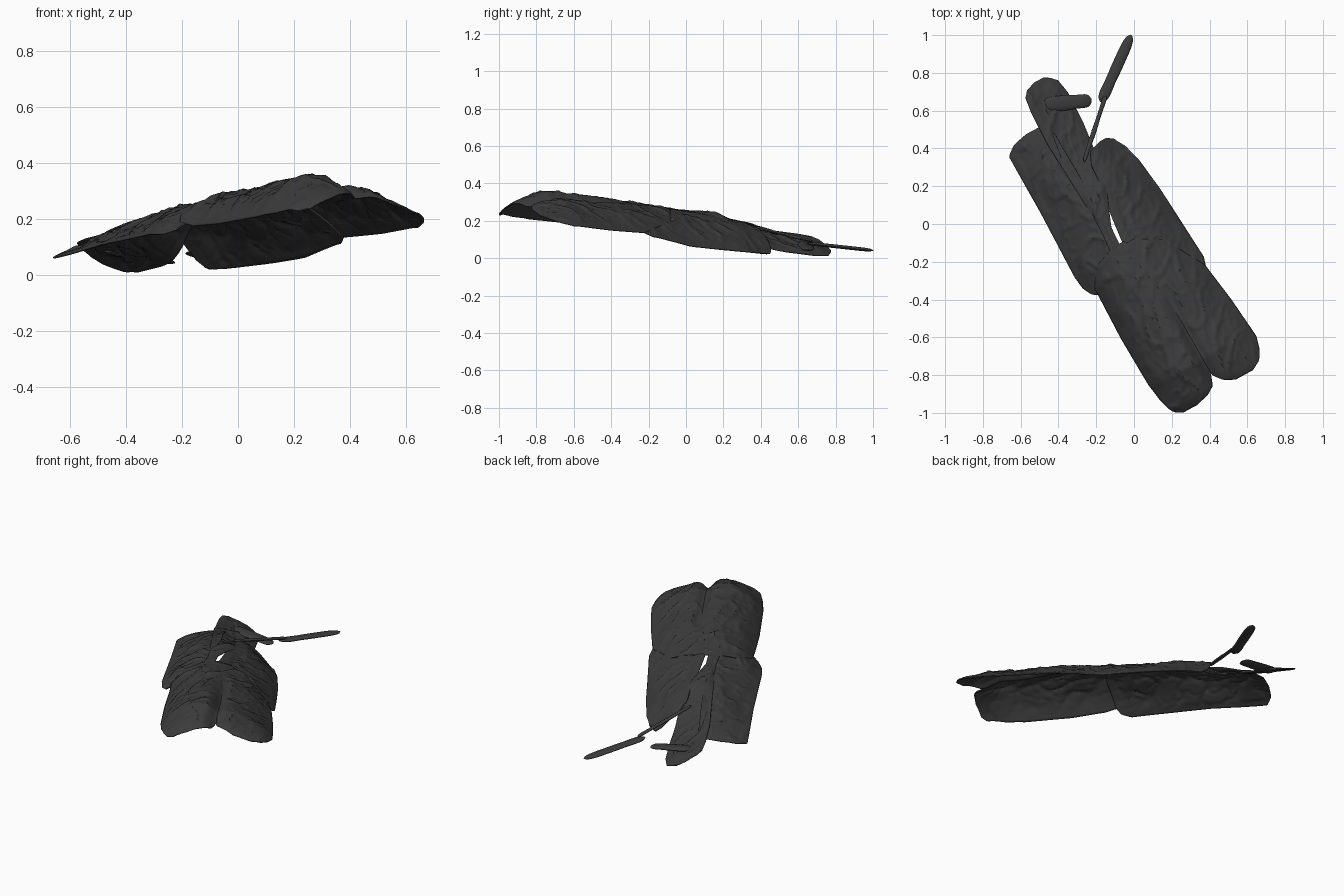
import bpy, bmesh, math
from mathutils import Vector, noise

if "Cube" in bpy.data.objects:
    bpy.data.objects.remove(bpy.data.objects["Cube"])

mat = bpy.data.materials.new("charcoal_cloth")
mat.diffuse_color = (0.045, 0.045, 0.045, 1)
mat.use_nodes = True
mat.node_tree.nodes["Principled BSDF"].inputs["Base Color"].default_value = mat.diffuse_color
CA, SA = 0.479, 0.878          # direction of the long axis seen from above


def base(x, y):
    return 0.105 - 0.02 * x - 0.125 * y


def lerp(table, u):
    if u <= table[0][0]:
        return table[0][1:]
    for a, b in zip(table, table[1:]):
        if u <= b[0]:
            t = (u - a[0]) / (b[0] - a[0])
            return [p + (q - p) * t for p, q in zip(a[1:], b[1:])]
    return table[-1][1:]


# ridge height, left half width, right half width along the body
RIDGE = [(-0.7, 0.06, 0.28, 0.18), (-0.47, 0.12, 0.295, 0.19), (-0.28, 0.135, 0.305, 0.255),
         (0.1, 0.15, 0.31, 0.29), (0.3, 0.155, 0.26, 0.33), (0.8, 0.16, 0.24, 0.39),
         (0.95, 0.10, 0.22, 0.39), (1.0, 0.07, 0.17, 0.38)]


def roof(u, v):
    r, wl, wr = lerp(RIDGE, u)
    d = v + 0.1
    t = min(abs(d) / (wl if d < 0 else wr), 1.12)
    h = r * (1 - t ** 1.8)
    if u > 0.3:                # shallow valley between the front panels
        h -= min((u - 0.3) * 0.1, 0.035) * math.exp(-((v + 0.025) / 0.035) ** 2)
    return h


def tilted_roof(u, v):
    # the strip twists towards its rear end, left side high
    w = min(max((-0.22 - u) / 0.33, 0), 1)
    w = w * w * (3 - 2 * w)
    a = 0.09 + 0.05 * min(max((u + 0.65) / 0.3, 0), 1)
    return roof(u, v) * (1 - w) + (a - (a + 0.01) * (v + 0.2) / 0.22) * w


def crumple(u, v):
    w = noise.noise(Vector((u * 5, v * 9, 0.3))) * 0.010
    for f, amp, z in ((1, 0.022, 4.1), (2.1, 0.012, 8.7)):
        n = noise.noise(Vector((u * 6 + v * 7, v * 8 - u * 2, z)) * f)
        w += max(0.4 - abs(n) * 2, 0) * amp
    return w - 0.006


def finish(name, bm):
    bmesh.ops.recalc_face_normals(bm, faces=bm.faces)
    me = bpy.data.meshes.new(name)
    bm.to_mesh(me)
    bm.free()
    ob = bpy.data.objects.new(name, me)
    bpy.context.collection.objects.link(ob)
    me.materials.append(mat)
    for p in me.polygons:
        p.use_smooth = True
    me.set_sharp_from_angle(angle=math.radians(40))
    return ob


# draped panel: stations are (u, v_min, v_max) along the long axis
def panel(name, stations, lift, height=roof, nu=100, nv=36):
    bm = bmesh.new()
    u0, u1 = stations[0][0], stations[-1][0]
    rows = []
    for i in range(nu + 1):
        u = u0 + (u1 - u0) * i / nu
        lo, hi = lerp(stations, u)
        row = []
        for j in range(nv + 1):
            s = j / nv
            v = lo + (hi - lo) * s
            x, y = CA * u + SA * v, -SA * u + CA * v
            edge = min(1, 5 * min(s, 1 - s), 12 * min(i, nu - i) / nu)
            z = base(x, y) + height(u, v) + (lift + crumple(u, v)) * edge
            row.append(bm.verts.new((x, y, max(z, 0.0025))))
        rows.append(row)
    for a, b in zip(rows, rows[1:]):
        for j in range(nv):
            bm.faces.new((a[j], b[j], b[j + 1], a[j + 1]))
    sol = finish(name, bm).modifiers.new("thickness", 'SOLIDIFY')
    sol.thickness = 0.005
    sol.offset = 0


# flattened, slightly crumpled rod between two points
def rod(name, a, b, width, thick, power):
    a, b = Vector(a), Vector(b)
    d = (b - a).normalized()
    side = d.cross(Vector((0, 0, 1))).normalized()
    up = side.cross(d)
    n, m = 24, 12
    bm = bmesh.new()
    rings = []
    for i in range(n + 1):
        t = i / n
        r = max(1 - abs(2 * t - 1) ** power, 0.04) ** 0.5
        c = a.lerp(b, t)
        w = r * (1 + 0.3 * noise.noise(c * 9))
        rings.append([bm.verts.new(c + side * math.cos(k * math.tau / m) * width / 2 * w
                                   + up * math.sin(k * math.tau / m) * thick / 2 * r)
                      for k in range(m)])
    for p, q in zip(rings, rings[1:]):
        for k in range(m):
            bm.faces.new((p[k], p[(k + 1) % m], q[(k + 1) % m], q[k]))
    bm.faces.new(rings[0])
    bm.faces.new(rings[-1])
    finish(name, bm)


# rear panels
panel("rear_left_panel", [(-0.69, -0.27, -0.19), (-0.67, -0.36, -0.17), (-0.63, -0.41, -0.14),
                          (-0.3, -0.405, -0.13), (0.1, -0.41, -0.13), (0.17, -0.40, -0.13),
                          (0.22, -0.375, -0.15), (0.24, -0.345, -0.2)], 0.0)
panel("rear_right_panel", [(-0.47, 0.05, 0.085), (-0.45, -0.02, 0.12), (-0.38, -0.05, 0.16),
                           (-0.28, -0.055, 0.185), (-0.1, -0.085, 0.21), (0.05, -0.1, 0.22),
                           (0.33, -0.06, 0.24), (0.38, 0.0, 0.225)], 0.0)
# front panels
panel("front_left_panel", [(0.055, -0.15, -0.09), (0.1, -0.28, -0.07), (0.2, -0.345, -0.05),
                           (0.5, -0.35, -0.025), (0.78, -0.34, -0.02), (0.88, -0.325, -0.02),
                           (0.95, -0.305, -0.045), (0.98, -0.285, -0.09), (1.0, -0.25, -0.17)], 0.01)
panel("front_right_panel", [(0.07, -0.1, -0.04), (0.15, -0.09, 0.1), (0.37, -0.05, 0.225),
                            (0.6, -0.03, 0.26), (0.83, -0.025, 0.283), (0.9, -0.02, 0.265),
                            (0.95, 0.02, 0.235), (0.98, 0.08, 0.18)], 0.01)
# long strip on the ridge
panel("top_strip", [(-0.91, -0.10, -0.05), (-0.89, -0.16, -0.02), (-0.86, -0.185, 0.01),
                    (-0.78, -0.195, 0.025), (-0.6, -0.2, 0.02), (-0.42, -0.19, 0.0),
                    (-0.25, -0.18, -0.03), (-0.12, -0.17, -0.085), (-0.04, -0.17, -0.115),
                    (0.08, -0.18, -0.12)], 0.01, tilted_roof)

# small arm and paddle-shaped stick
rod("small_arm", (-0.48, 0.63, 0.085), (-0.225, 0.655, 0.045), 0.085, 0.022, 6)
rod("stick_shaft", (-0.265, 0.33, 0.175), (-0.15, 0.68, 0.09), 0.025, 0.016, 14)
rod("stick_blade", (-0.175, 0.645, 0.08), (-0.015, 1.0, 0.042), 0.056, 0.02, 8)
